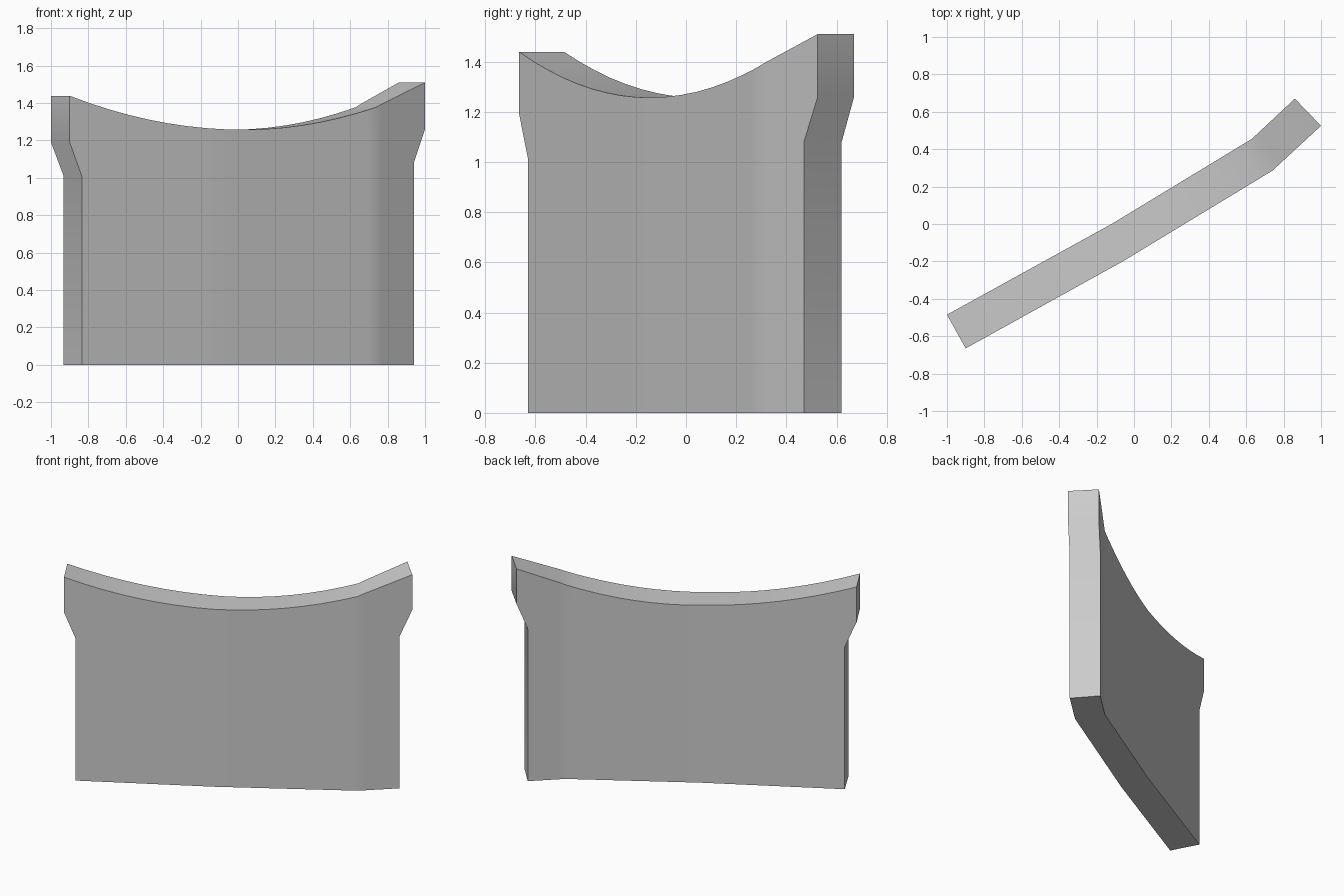
import bpy
import bmesh
from mathutils import Vector

cube = bpy.data.objects.get("Cube")
if cube:
    bpy.data.objects.remove(cube, do_unlink=True)

# Plan corners of the bent panel, left end to right end
FRONT = [Vector(p) for p in ((-0.9, -0.665), (-0.06, -0.2), (0.74, 0.285), (1.0, 0.525))]
BACK = [Vector(p) for p in ((-1.0, -0.485), (-0.12, 0.0), (0.63, 0.455), (0.86, 0.67))]


def along(points, u):
    i = min(int(u), len(points) - 2)
    return points[i].lerp(points[i + 1], u - i)


def top_height(u):
    """Dished top edge, rising straight over the last bend."""
    if u > 2:
        return 1.38 + 0.13 * (u - 2)
    d = along(FRONT, u).x - 0.03
    return 1.257 + (0.21 if d < 0 else 0.24) * d * d


# Stations along the panel, with extra loops close to the bend
stations = [i / 8 for i in range(16)] + [1.94, 2, 2.12, 2.5, 3]
last = len(stations) - 1

bm = bmesh.new()
grids = []
for side in (FRONT, BACK):
    grid = []
    for i, u in enumerate(stations):
        # The ends are narrower below the shoulders
        low = 0.077 if i == 0 else 2.77 if i == last else u
        rise = 0.07 * u / 3
        rows = ((low, 0), (low, 1.01 + rise), (u, 1.19 + rise), (u, top_height(u)))
        grid.append([bm.verts.new((*along(side, v), z)) for v, z in rows])
    grids.append(grid)

front, back = grids
for i in range(last):
    for j in range(3):
        for g in grids:
            bm.faces.new((g[i][j], g[i + 1][j], g[i + 1][j + 1], g[i][j + 1]))
    # Underside and top edge
    for j in (0, 3):
        bm.faces.new((front[i][j], front[i + 1][j], back[i + 1][j], back[i][j]))
# End faces
for i in (0, last):
    for j in range(3):
        bm.faces.new((front[i][j], back[i][j], back[i][j + 1], front[i][j + 1]))
bmesh.ops.recalc_face_normals(bm, faces=bm.faces[:])

mesh = bpy.data.meshes.new("bent_panel")
bm.to_mesh(mesh)
bm.free()
panel = bpy.data.objects.new("bent_panel", mesh)
bpy.context.collection.objects.link(panel)

# Plain grey finish
grey = bpy.data.materials.new("light_grey")
grey.use_nodes = True
color = (0.6, 0.6, 0.6, 1)
grey.diffuse_color = color
grey.node_tree.nodes["Principled BSDF"].inputs["Base Color"].default_value = color
mesh.materials.append(grey)

bpy.ops.object.select_all(action="DESELECT")
panel.select_set(True)
bpy.context.view_layer.objects.active = panel
bpy.ops.object.shade_smooth_by_angle(angle=0.6)
